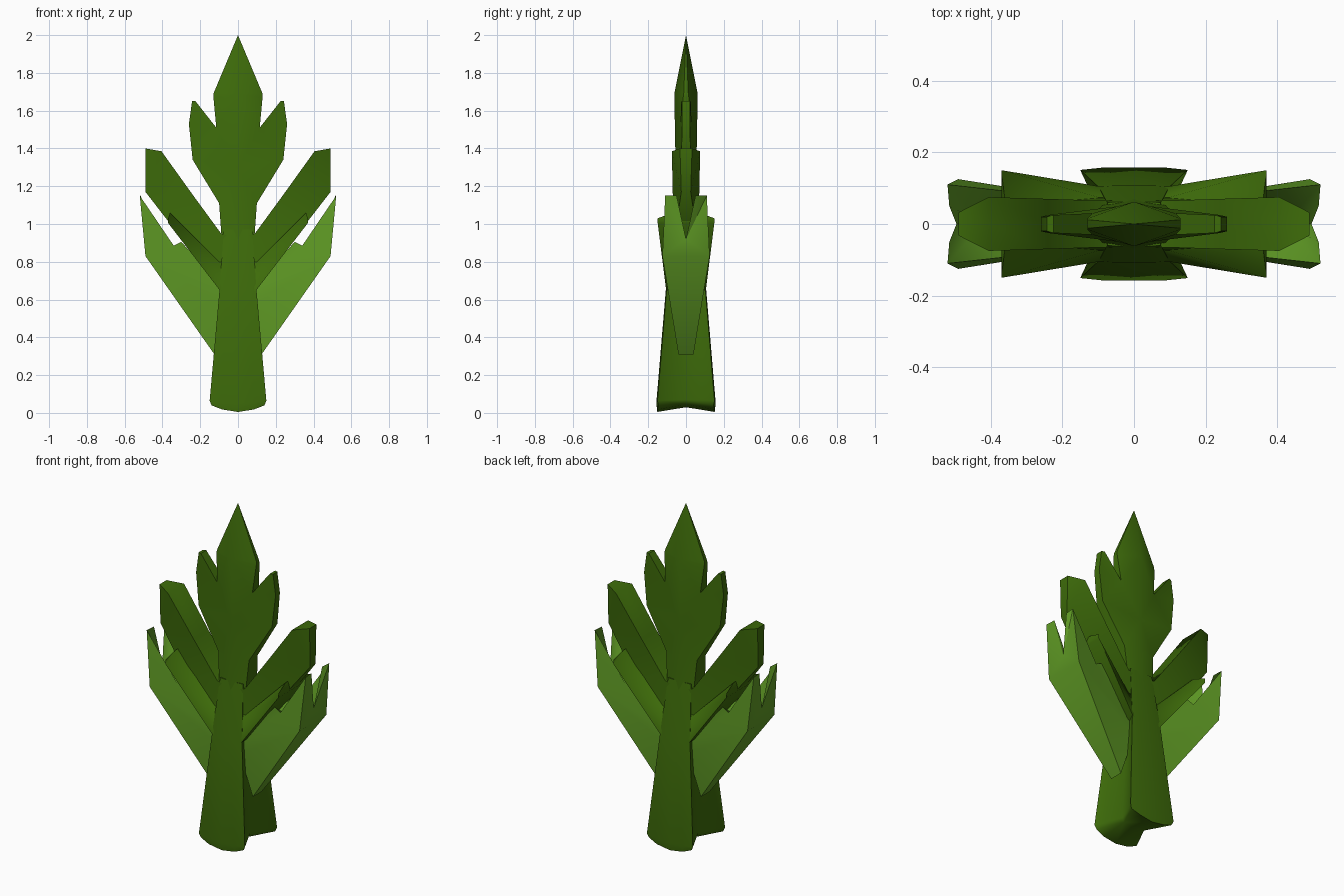
import bpy, bmesh, math

if "Cube" in bpy.data.objects:
    bpy.data.objects.remove(bpy.data.objects["Cube"])

def material(name, col):
    m = bpy.data.materials.new(name)
    m.diffuse_color = (*col, 1)
    m.use_nodes = True
    m.node_tree.nodes["Principled BSDF"].inputs["Base Color"].default_value = m.diffuse_color
    return m

DARK = material("dark green", (0.048, 0.15, 0.003))
LIGHT = material("light green", (0.115, 0.325, 0.018))

def symmetric(name, verts, faces, mat, angle=50):
    """Mirror a quarter (x >= 0, y >= 0) across both axes and weld it."""
    bm = bmesh.new()
    for sx in (1, -1):
        for sy in (1, -1):
            vs = [bm.verts.new((x * sx, y * sy, z)) for x, y, z in verts]
            for f in faces:
                ring = [vs[i] for i in f]
                bm.faces.new(ring if sx * sy > 0 else ring[::-1])
    bmesh.ops.remove_doubles(bm, verts=bm.verts, dist=0.0005)
    bmesh.ops.triangulate(bm, faces=[f for f in bm.faces if len(f.verts) > 4])
    bmesh.ops.recalc_face_normals(bm, faces=bm.faces)
    me = bpy.data.meshes.new(name)
    bm.to_mesh(me)
    bm.free()
    me.materials.append(mat)
    ob = bpy.data.objects.new(name, me)
    bpy.context.collection.objects.link(ob)
    bpy.ops.object.select_all(action='DESELECT')
    ob.select_set(True)
    bpy.context.view_layer.objects.active = ob
    bpy.ops.object.shade_smooth_by_angle(angle=math.radians(angle))
    return ob

def slab(name, outline, mat):
    """Solid from a side outline of (x, z, half depth)."""
    n = len(outline)
    verts = [(x, d, z) for x, z, d in outline] + [(x, 0, z) for x, z, d in outline]
    faces = [list(range(n))]
    for i in range(n):
        j = (i + 1) % n
        if outline[i][0] == 0 and outline[j][0] == 0:
            continue
        if outline[i][2] == 0:
            faces.append([j, i, n + j])
        elif outline[j][2] == 0:
            faces.append([j, i, n + i])
        else:
            faces.append([j, i, n + i, n + j])
    return symmetric(name, verts, faces, mat)

# stalk: tapering, with grooved sides and a rounded foot
levels = [  # half width, half depth, groove x, heights of centre / mid / corner / groove
    (0.140, 0.152, 0.07, (0.005, 0.018, 0.04, 0.045)),
    (0.150, 0.157, 0.08, (0.05, 0.055, 0.065, 0.07)),
    (0.098, 0.107, 0.055, (0.65,) * 4),
    (0.075, 0.062, 0.05, (0.97,) * 4),
]
verts, faces = [], []
for w, d, g, (a, b, c, e) in levels:
    verts += [(0, d, a), (w * 0.6, d, b), (w, d * 0.96, c), (g, 0, e)]
for k in range(len(levels) - 1):
    for i in range(3):
        p = 4 * k + i
        faces.append([p, p + 1, p + 5, p + 4])
verts += [(0, 0, 0.03), (0, 0, 0.97)]
faces += [[0, 16, 3, 2, 1], [12, 13, 14, 15, 17]]
symmetric("stalk", verts, faces, DARK)

# top leaf: pointed blade with a side lobe and a thick midrib
slab("top_leaf", [
    (0, 2.0, 0), (0.13, 1.69, 0.012), (0.13, 1.67, 0.015), (0.115, 1.51, 0.03),
    (0.225, 1.65, 0.025), (0.243, 1.65, 0.02), (0.26, 1.53, 0.02), (0.24, 1.34, 0.025),
    (0.10, 1.11, 0.04), (0.085, 0.90, 0.055), (0, 0.90, 0.07), (0, 1.30, 0.055),
    (0, 1.69, 0.062)], DARK)

# long branches
slab("long_branch", [
    (0, 0.60, 0.08), (0.09, 0.65, 0.08), (0.30, 0.925, 0.06), (0.49, 1.17, 0.025),
    (0.49, 1.40, 0.032), (0.405, 1.385, 0.075), (0.24, 1.155, 0.07),
    (0.09, 0.95, 0.065), (0, 0.92, 0.065)], DARK)

# short branches flaring to front and back along the lower edge of the long ones
slab("short_branch", [
    (0, 0.60, 0.103), (0.097, 0.65, 0.105), (0.37, 1.005, 0.15), (0.37, 1.03, 0.15),
    (0.36, 1.06, 0.07), (0.10, 0.80, 0.075), (0, 0.80, 0.075)], DARK)

# light side leaves: a trough with a notched tip
leaf = [
    (0.52, 0.11, 1.15), (0.515, 0.05, 1.15), (0.495, 0, 0.92), (0.49, 0.125, 0.83),
    (0.49, 0, 0.83), (0.125, 0.04, 0.31), (0.125, 0, 0.31), (0.05, 0.055, 0.55),
    (0.05, 0, 0.55), (0.34, 0.09, 0.885), (0.42, 0, 0.81), (0.30, 0.085, 0.905),
    (0.36, 0, 0.74), (0.06, 0.055, 0.64), (0.06, 0, 0.58)]
symmetric("side_leaf", leaf, [
    [0, 1, 2, 4, 3], [3, 4, 6, 5], [0, 3, 5, 7, 13, 11, 9],
    [0, 9, 10], [0, 10, 2, 1], [9, 11, 12, 10], [11, 13, 14, 12], [13, 7, 8, 14],
    [5, 6, 8, 7]], LIGHT)
